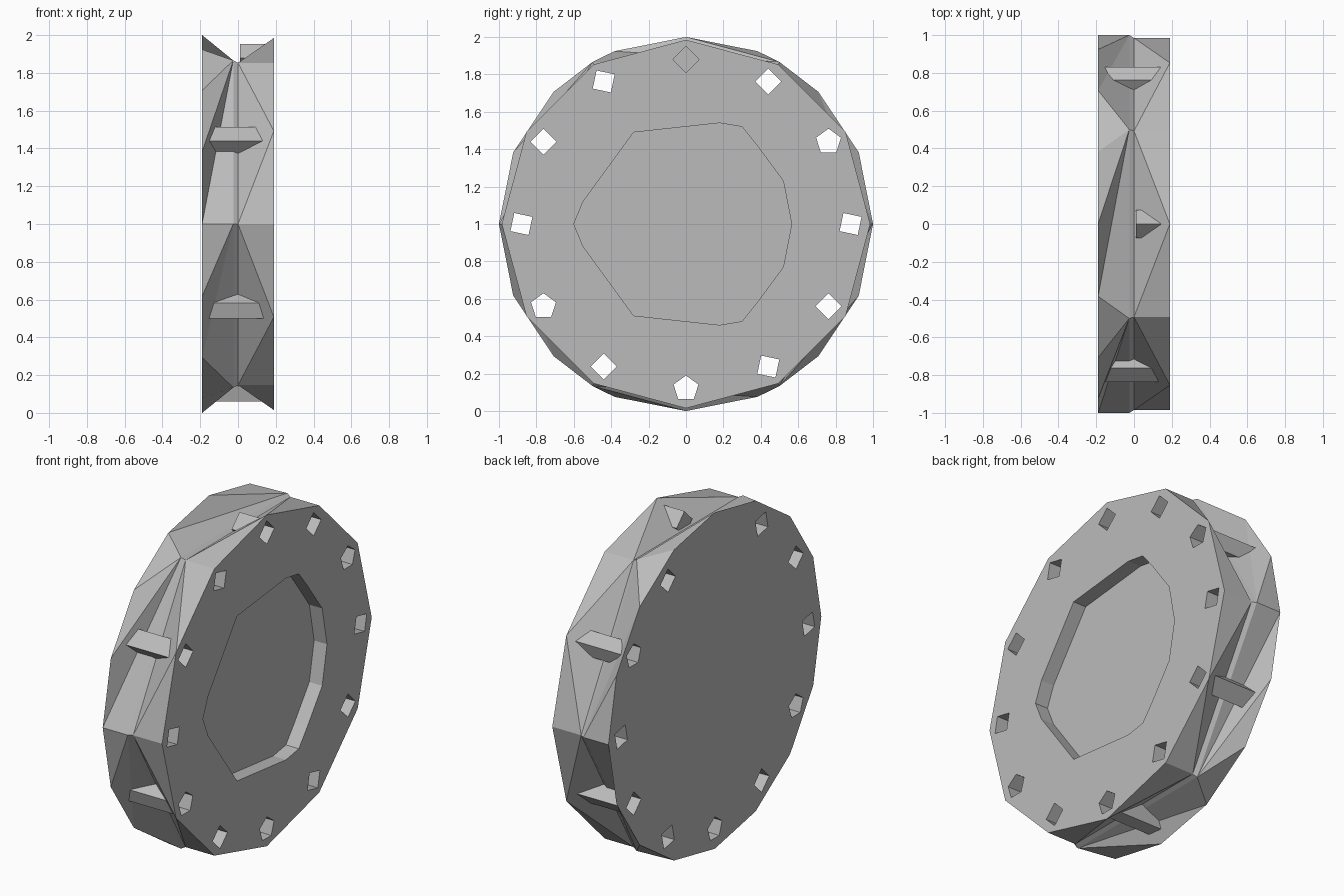
import bpy, bmesh, math
from math import sin, cos, radians, ceil

cube = bpy.data.objects.get("Cube")
if cube:
    bpy.data.objects.remove(cube, do_unlink=True)

grey = bpy.data.materials.new("plain grey")
grey.use_nodes = True
colour = (0.5, 0.5, 0.5, 1)
grey.diffuse_color = colour
grey.node_tree.nodes["Principled BSDF"].inputs["Base Color"].default_value = colour


def finish(bm, name):
    bmesh.ops.recalc_face_normals(bm, faces=bm.faces)
    mesh = bpy.data.meshes.new(name)
    bm.to_mesh(mesh)
    bm.free()
    mesh.materials.append(grey)
    obj = bpy.data.objects.new(name, mesh)
    bpy.context.collection.objects.link(obj)
    return obj


def ring(bm, count, x, radius):
    angles = [math.tau * i / count for i in range(count)]
    return [bm.verts.new((x, -radius * cos(a), 1 + radius * sin(a))) for a in angles]


def bridge(bm, small, large, shift):
    """Join a coarse ring to a finer one with fans of triangles."""
    n, m = len(small), len(large)
    for k in range(n):
        start = ceil(m * k / n) + shift
        end = ceil(m * (k + 1) / n) + shift
        tip = small[(k + 1) % n]
        bm.faces.new((small[k], tip, large[start % m]))
        for j in range(start, end):
            bm.faces.new((tip, large[(j + 1) % m], large[j % m]))


def prism(bm, outline, x0, x1):
    """Extrude a (y, z) outline along x."""
    a = [bm.verts.new((x0, y, z)) for y, z in outline]
    b = [bm.verts.new((x1, y, z)) for y, z in outline]
    bm.faces.new(a)
    bm.faces.new(b[::-1])
    for i in range(len(a)):
        j = (i + 1) % len(a)
        bm.faces.new((a[i], b[i], b[j], a[j]))


def combine(target, tool, operation):
    mod = target.modifiers.new(operation, 'BOOLEAN')
    mod.operation = operation
    mod.solver = 'EXACT'
    mod.object = tool
    bpy.context.view_layer.objects.active = target
    bpy.ops.object.modifier_apply(modifier=mod.name)
    bpy.data.objects.remove(tool, do_unlink=True)


# Grooved wheel: two round faces pinched to a hexagon in the middle
bm = bmesh.new()
left_rim = ring(bm, 16, -0.19, 1)
waist_a = ring(bm, 6, -0.025, 1)
waist_b = ring(bm, 6, 0, 0.985)
right_rim = ring(bm, 12, 0.19, 0.985)
bridge(bm, waist_a, left_rim, 0)
bridge(bm, waist_b, right_rim, 1)
for i in range(6):
    j = (i + 1) % 6
    bm.faces.new((waist_a[i], waist_a[j], waist_b[j], waist_b[i]))
bm.faces.new(left_rim)
bm.faces.new(right_rim)
wheel = finish(bm, "wheel_body")

# Twelve hollow tubes around the rim: (sides, turn of the section in degrees)
diamond, tilted, five = (4, 0), (4, 33), (5, 90)
sections = [tilted, five, diamond, diamond, tilted, diamond,
            tilted, five, diamond, five, tilted, diamond]


def tubes(bm, radius, x0, x1, blind_x):
    for i, (sides, turn) in enumerate(sections):
        a = radians(30 * i)
        cy, cz = 0.88 * cos(a), 1 + 0.88 * sin(a)
        outline = []
        for s in range(sides):
            t = radians(turn) + math.tau * s / sides
            outline.append((cy + radius * cos(t), cz + radius * sin(t)))
        # the top tube is blind
        prism(bm, outline, blind_x if i == 3 else x0, x1)


bm = bmesh.new()
tubes(bm, 0.074, -0.185, 0.185, 0.01)
combine(wheel, finish(bm, "tubes"), 'UNION')

# Bores through the tubes, and the shallow recess in the face
bm = bmesh.new()
tubes(bm, 0.07, -0.3, 0.3, 0.02)
upper = [(-0.55, 0.12), (-0.28, 0.49), (0.18, 0.54), (0.3, 0.52), (0.38, 0.42), (0.52, 0.23)]
outline = [(-0.6, 1)] + [(y, 1 + h) for y, h in upper]
outline += [(0.565, 1)] + [(y, 1 - h) for y, h in reversed(upper)]
prism(bm, outline, 0.105, 0.3)
combine(wheel, finish(bm, "bores"), 'DIFFERENCE')
